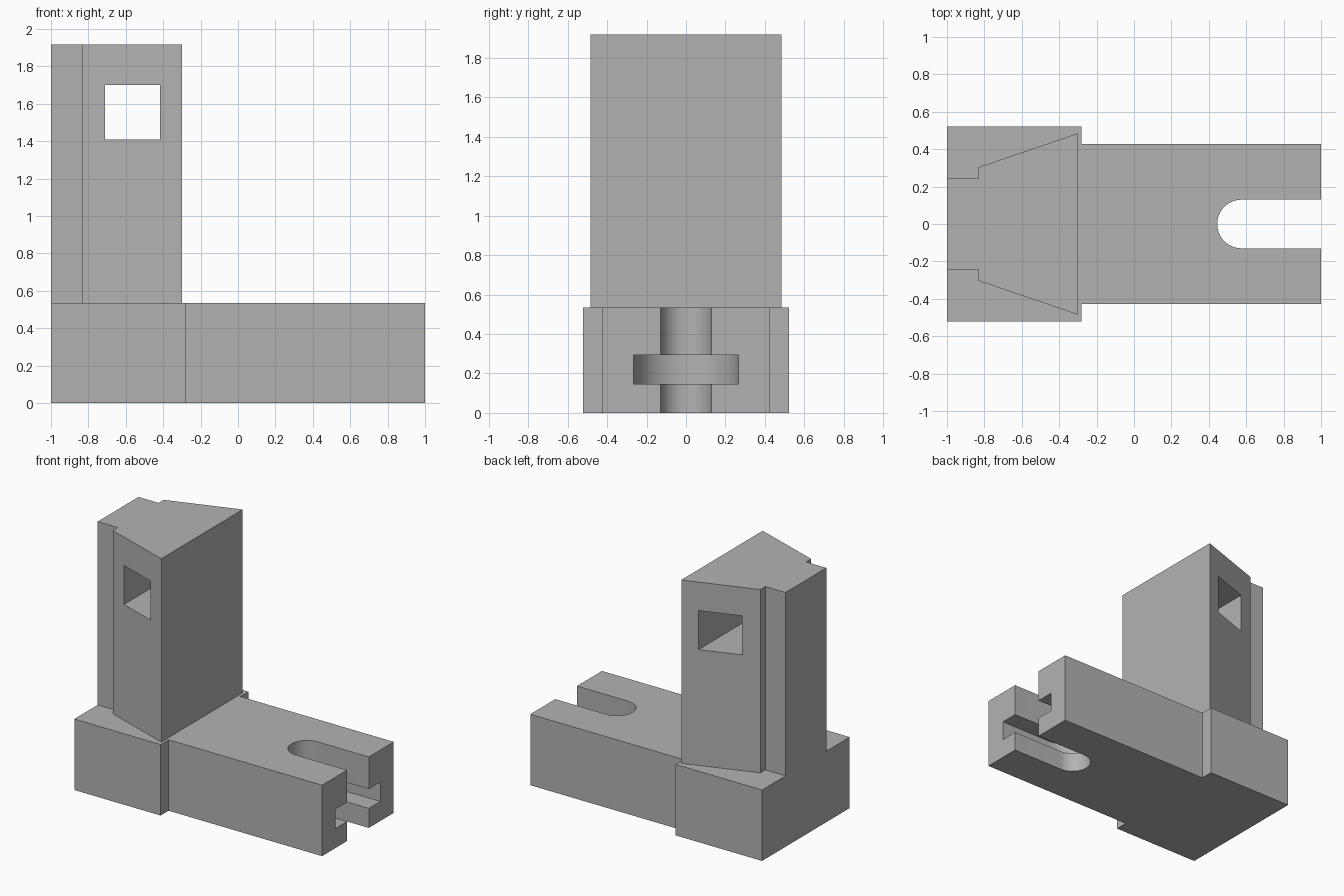
import bpy
import bmesh
from math import sin, cos, pi, radians

if "Cube" in bpy.data.objects:
    bpy.data.objects.remove(bpy.data.objects["Cube"], do_unlink=True)

GREY = (0.45, 0.45, 0.45, 1.0)
grey = bpy.data.materials.new("plain grey")
grey.use_nodes = True
grey.diffuse_color = GREY
grey.node_tree.nodes["Principled BSDF"].inputs["Base Color"].default_value = GREY


def prism(name, outline, z0, z1):
    """Extrude a closed xy outline from z0 up to z1."""
    bm = bmesh.new()
    face = bm.faces.new([bm.verts.new((x, y, z0)) for x, y in outline])
    top = bmesh.ops.extrude_face_region(bm, geom=[face])["geom"]
    bmesh.ops.translate(bm, vec=(0, 0, z1 - z0),
                        verts=[v for v in top if isinstance(v, bmesh.types.BMVert)])
    bmesh.ops.recalc_face_normals(bm, faces=bm.faces)
    mesh = bpy.data.meshes.new(name)
    bm.to_mesh(mesh)
    bm.free()
    mesh.materials.append(grey)
    obj = bpy.data.objects.new(name, mesh)
    bpy.context.collection.objects.link(obj)
    return obj


def mirrored(half):
    """Complete an outline given on its +y side."""
    return half + [(x, -y) for x, y in reversed(half)]


def slot_outline(radius, centre=0.575, end=1.1, steps=24):
    """Round-ended slot, open towards +x."""
    arc = [(centre + radius * cos(a), radius * sin(a))
           for a in (pi / 2 + pi * i / steps for i in range(steps + 1))]
    return [(end, radius)] + arc + [(end, -radius)]


def cut(target, cutter):
    cutter.hide_render = True
    mod = target.modifiers.new("cut", "BOOLEAN")
    mod.operation = "DIFFERENCE"
    mod.solver = "EXACT"
    mod.object = cutter
    bpy.ops.object.select_all(action="DESELECT")
    bpy.context.view_layer.objects.active = target
    target.select_set(True)
    bpy.ops.object.modifier_apply(modifier=mod.name)
    bpy.data.objects.remove(cutter, do_unlink=True)


BASE_TOP = 0.535

# Base block with a wider heel
base = prism("base", mirrored([(-1, 0.522), (-0.28, 0.522), (-0.28, 0.427), (1, 0.427)]),
             0, BASE_TOP)

# T-slot: narrow through-slot plus a wide undercut, both round-ended
cut(base, prism("narrow_slot_cutter", slot_outline(0.13), -0.1, BASE_TOP + 0.1))
cut(base, prism("wide_slot_cutter", slot_outline(0.267), 0.147, 0.293))

# Upright dovetail column with a narrow back rib
column = prism("column", mirrored([(-1, 0.243), (-0.832, 0.243), (-0.832, 0.303), (-0.3, 0.485)]),
               BASE_TOP, 1.917)

# Square window through the column
cut(column, prism("window_cutter", mirrored([(-0.71, 0.8), (-0.417, 0.8)]), 1.408, 1.702))

# Smooth slot walls, sharp edges elsewhere
bpy.ops.object.select_all(action="DESELECT")
bpy.context.view_layer.objects.active = base
base.select_set(True)
bpy.ops.object.shade_smooth_by_angle(angle=radians(30))
